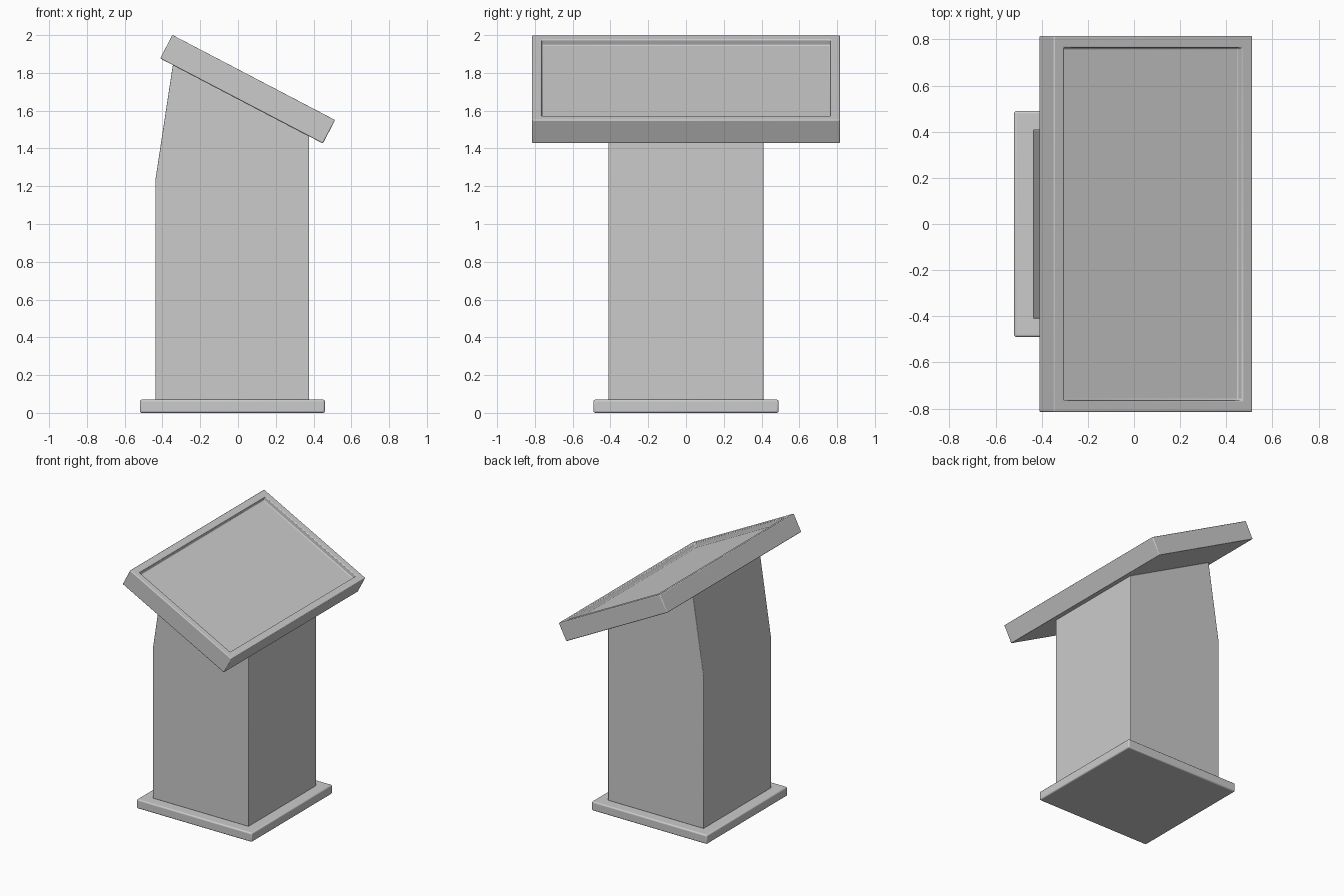
import bpy, bmesh
from math import radians, sin, cos
from mathutils import Matrix

if "Cube" in bpy.data.objects:
    bpy.data.objects.remove(bpy.data.objects["Cube"])

TILT = radians(27.6)
TOP_C = (0.051, 0, 1.7135)          # centre of the sloped top
TOP_L, TOP_W, TOP_T = 0.972, 1.63, 0.14


def finish(name, bm, bevel):
    bmesh.ops.recalc_face_normals(bm, faces=bm.faces)
    mesh = bpy.data.meshes.new(name)
    bm.to_mesh(mesh)
    bm.free()
    obj = bpy.data.objects.new(name, mesh)
    bpy.context.collection.objects.link(obj)
    mod = obj.modifiers.new("edge_bevel", 'BEVEL')
    mod.width, mod.segments = bevel, 3
    mod.limit_method, mod.angle_limit = 'ANGLE', radians(30)
    bpy.context.view_layer.objects.active = obj
    obj.select_set(True)
    bpy.ops.object.shade_smooth_by_angle(angle=radians(35))
    obj.select_set(False)
    return obj


def box(size):
    bm = bmesh.new()
    bmesh.ops.create_cube(bm, size=1)
    bmesh.ops.scale(bm, vec=size, verts=bm.verts)
    return bm


def underside(x):
    """Height of the sloped top's lower face at x."""
    px = TOP_C[0] - sin(TILT) * TOP_T / 2
    pz = TOP_C[2] - cos(TILT) * TOP_T / 2
    return pz - (x - px) * sin(TILT) / cos(TILT)


# Floor plinth
bm = box((0.98, 0.98, 0.07))
bmesh.ops.translate(bm, vec=(-0.03, 0, 0.035), verts=bm.verts)
finish("base_plinth", bm, 0.01)

# Column: side profile extruded across the width
profile = [(-0.437, 0.068), (0.377, 0.068), (0.377, underside(0.377)),
           (-0.345, underside(-0.345)), (-0.437, 1.235)]
bm = bmesh.new()
side = bm.faces.new([bm.verts.new((x, -0.41, z)) for x, z in profile])
ext = bmesh.ops.extrude_face_region(bm, geom=[side], use_keep_orig=True)
bmesh.ops.translate(bm, vec=(0, 0.82, 0),
                    verts=[v for v in ext["geom"] if isinstance(v, bmesh.types.BMVert)])
finish("column", bm, 0.005)

# Sloped reading top with a recessed panel
bm = box((TOP_L, TOP_W, TOP_T))
bm.normal_update()
panel = max(bm.faces, key=lambda f: f.normal.z)
bmesh.ops.inset_region(bm, faces=[panel], thickness=0.072)
bmesh.ops.inset_region(bm, faces=[panel], thickness=0.003, depth=-0.035)
bm.transform(Matrix.Translation(TOP_C) @ Matrix.Rotation(TILT, 4, 'Y'))
finish("reading_top", bm, 0.006)
